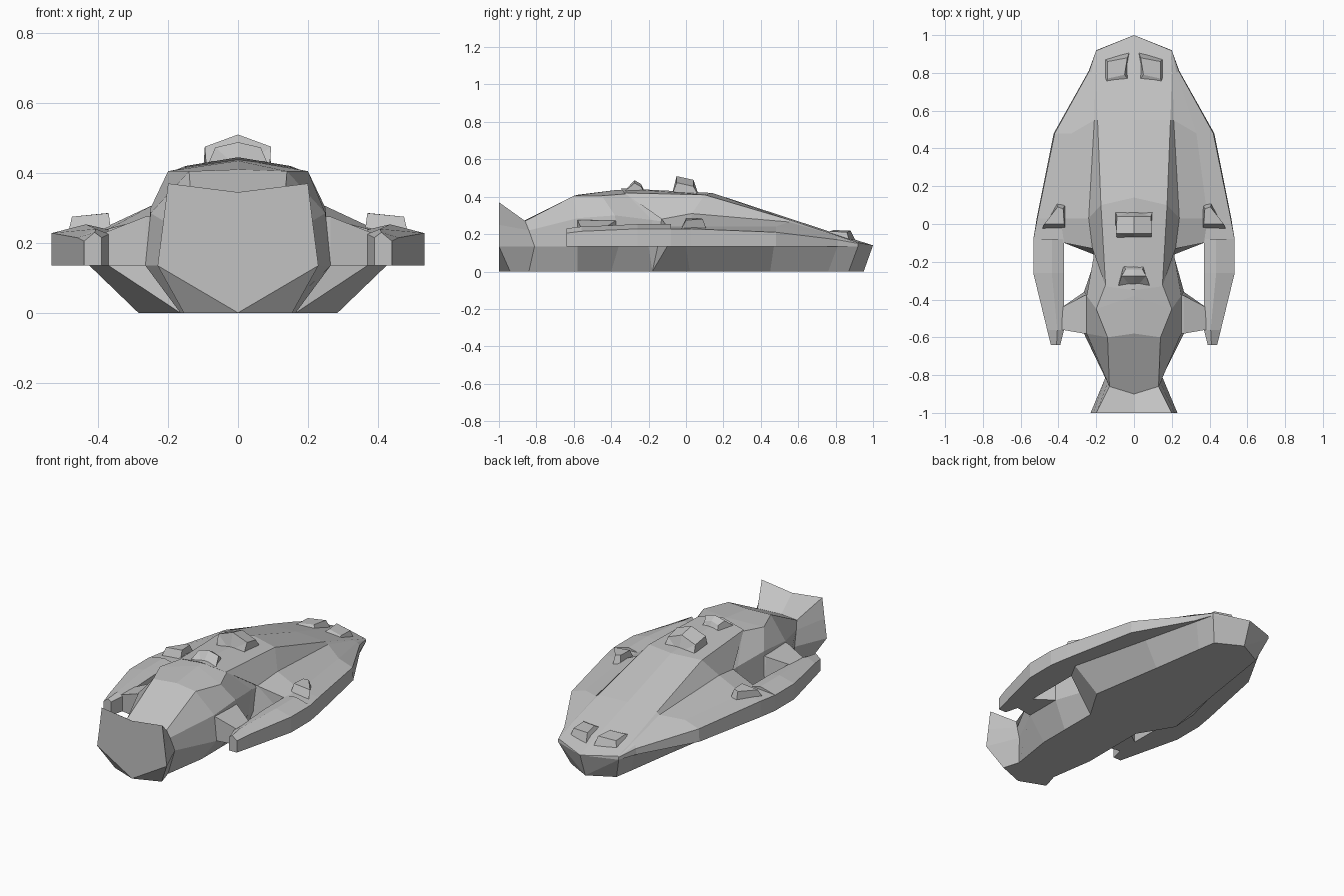
import bpy
import bmesh

default_cube = bpy.data.objects.get("Cube")
if default_cube:
    bpy.data.objects.remove(default_cube, do_unlink=True)

# One plain grey finish
grey = bpy.data.materials.new("hull_grey")
grey.use_nodes = True
hull_colour = (0.54, 0.54, 0.54, 1)
grey.diffuse_color = hull_colour
grey.node_tree.nodes["Principled BSDF"].inputs["Base Color"].default_value = hull_colour

LOW = 0.135    # height of the chine and the pod undersides
DECK = 0.228   # height of the outer deck edge


def flip(point):
    return (-point[0], point[1], point[2])


def mirrored_ring(half):
    """Close a half section that starts and ends on the centre line."""
    return half + [flip(p) for p in reversed(half[1:-1])]


def loft(name, rings):
    """Skin a row of equal rings and cap both ends."""
    bm = bmesh.new()
    rows = [[bm.verts.new(p) for p in ring] for ring in rings]
    count = len(rows[0])
    for a, b in zip(rows, rows[1:]):
        for i in range(count):
            j = (i + 1) % count
            bm.faces.new((a[i], a[j], b[j], b[i]))
    bm.faces.new(rows[0])
    bm.faces.new(rows[-1])
    bmesh.ops.remove_doubles(bm, verts=bm.verts[:], dist=0.0005)
    bmesh.ops.triangulate(bm, faces=[f for f in bm.faces if len(f.verts) > 4])
    bmesh.ops.recalc_face_normals(bm, faces=bm.faces[:])
    mesh = bpy.data.meshes.new(name)
    bm.to_mesh(mesh)
    bm.free()
    mesh.materials.append(grey)
    obj = bpy.data.objects.new(name, mesh)
    bpy.context.collection.objects.link(obj)


def loft_pair(name, rings):
    """Build a part on the left and its mirror on the right."""
    loft("left_" + name, rings)
    loft("right_" + name, [[flip(p) for p in ring] for ring in rings])


# Front hull, described by long rails running from nose to waist
keel = [(0, 0.95, 0), (0, 0.78, 0), (0, 0.45, 0), (0, 0.02, 0), (0, -0.18, 0)]
floor_edge = [(0.15, 0.87, 0), (0.168, 0.76, 0), (0.215, 0.45, 0), (0.285, 0.02, 0), (0.165, -0.18, 0)]
chine = [(0.2, 0.92, LOW), (0.227, 0.81, LOW), (0.31, 0.47, LOW), (0.425, 0, LOW), (0.37, -0.1, LOW)]
rim_low = [(0.2, 0.92, LOW), (0.24, 0.81, LOW), (0.425, 0.48, LOW), (0.515, 0.03, LOW), (0.533, -0.08, LOW)]
rim_high = [(0.2, 0.92, 0.15), (0.237, 0.81, 0.17), (0.42, 0.48, 0.21), (0.512, 0.03, DECK), (0.533, -0.08, DECK)]
deck = [(0.2, 0.92, 0.15), (0.225, 0.8, 0.185), (0.33, 0.48, 0.24), (0.39, 0.03, 0.24), (0.37, -0.1, 0.24)]
crease = [(0.198, 0.92, 0.152), (0.205, 0.8, 0.192), (0.21, 0.55, 0.265), (0.24, 0.03, 0.31), (0.22, -0.13, 0.28)]
spine_edge = [(0.195, 0.92, 0.155), (0.2, 0.8, 0.195), (0.193, 0.55, 0.277), (0.175, 0.1, 0.41), (0.15, -0.33, 0.42)]
spine = [(0, 1, 0.14), (0, 0.8, 0.203), (0, 0.55, 0.285), (0, 0.14, 0.42), (0, -0.35, 0.445)]
rails = (keel, floor_edge, chine, rim_low, rim_high, deck, crease, spine_edge, spine)
loft("front_hull", [mirrored_ring(list(section)) for section in zip(*rails)])

# Rear hull with narrow neck and flared tail plate; the core is buried in the front hull
plate = [(0, -1, 0), (0, -1, 0), (0.23, -1, LOW), (0.215, -1, 0.25), (0.2, -1, 0.37), (0, -1, 0.345)]
flare = plate[:1] + [(0.155, -0.94, 0)] + plate[2:]
neck = [(0, -0.86, 0), (0.125, -0.84, 0), (0.15, -0.81, LOW), (0.14, -0.84, 0.22), (0.13, -0.86, 0.27), (0, -0.9, 0.255)]
haunch = [(0, -0.58, 0), (0.165, -0.58, 0), (0.265, -0.58, LOW), (0.25, -0.58, 0.285), (0.14, -0.6, 0.405), (0, -0.58, 0.41)]
shoulder = [(0, -0.4, 0), (0.165, -0.4, 0), (0.265, -0.36, LOW), (0.25, -0.38, 0.3), (0.2, -0.45, 0.405), (0, -0.38, 0.435)]
waist = [(0, -0.18, 0), (0.165, -0.18, 0), (0.21, -0.2, LOW), (0.215, -0.18, 0.275), (0.15, -0.32, 0.415), (0, -0.3, 0.44)]
core = [(0, 0, 0.01), (0.165, 0, 0.01), (0.2, 0, LOW), (0.2, 0, 0.25), (0.12, 0, 0.37), (0, 0, 0.4)]
loft("rear_hull", [mirrored_ring(s) for s in (plate, flare, neck, haunch, shoulder, waist, core)])


# Side pods trailing behind the front hull
def pod_section(y, inner, outer, top):
    ridge = inner + (outer - inner) * 0.4
    return [(inner, y, LOW), (outer, y, LOW), (outer, y, top),
            (ridge, y, top + 0.025), (inner, y, top + 0.01)]


loft_pair("side_pod", [pod_section(-0.08, 0.37, 0.533, DECK),
                       pod_section(-0.26, 0.37, 0.533, DECK),
                       pod_section(-0.56, 0.37, 0.46, 0.215),
                       pod_section(-0.64, 0.39, 0.44, 0.205)])

# Struts between rear hull and pods
loft_pair("pod_strut", [
    [(0.2, -0.32, LOW), (0.2, -0.58, LOW), (0.2, -0.58, 0.28), (0.2, -0.36, 0.29)],
    [(0.265, -0.36, LOW), (0.265, -0.58, LOW), (0.265, -0.58, 0.275), (0.265, -0.38, 0.27)],
    [(0.38, -0.44, LOW), (0.38, -0.56, LOW), (0.38, -0.56, 0.23), (0.38, -0.44, 0.23)]])


# Raised turrets on the spine, with a peaked roof
def spine_turret(name, back, front, top, pitch):
    """back and front are (base y, base z, half base, roof y, half roof)."""
    rings = []
    for end, roof in ((back, top), (front, top - 0.02)):
        base_y, base, half_base, roof_y, half_roof = end
        rings.append(mirrored_ring([(0, base_y, base), (half_base, base_y, base),
                                    (half_roof, roof_y, roof - pitch), (0, roof_y, roof)]))
    loft(name, rings)


spine_turret("main_turret", (-0.075, 0.41, 0.09, -0.05, 0.095),
             (0.07, 0.4, 0.1, 0.04, 0.09), 0.51, 0.035)
spine_turret("rear_turret", (-0.345, 0.415, 0.09, -0.275, 0.065),
             (-0.215, 0.415, 0.055, -0.24, 0.045), 0.488, 0.015)

# Low wedge blisters on the pods
loft_pair("pod_blister", [
    [(0.36, -0.035, 0.21), (0.49, -0.035, 0.21), (0.475, 0, 0.275), (0.37, 0, 0.285)],
    [(0.36, 0.11, 0.21), (0.41, 0.115, 0.21), (0.405, 0.09, 0.28), (0.375, 0.08, 0.285)]])

# Twin nose blisters
loft_pair("nose_blister", [
    [(0.02, 0.75, 0.2), (0.16, 0.72, 0.2), (0.14, 0.77, 0.215), (0.05, 0.79, 0.222)],
    [(0.02, 0.92, 0.14), (0.16, 0.88, 0.14), (0.14, 0.86, 0.21), (0.035, 0.88, 0.218)]])
